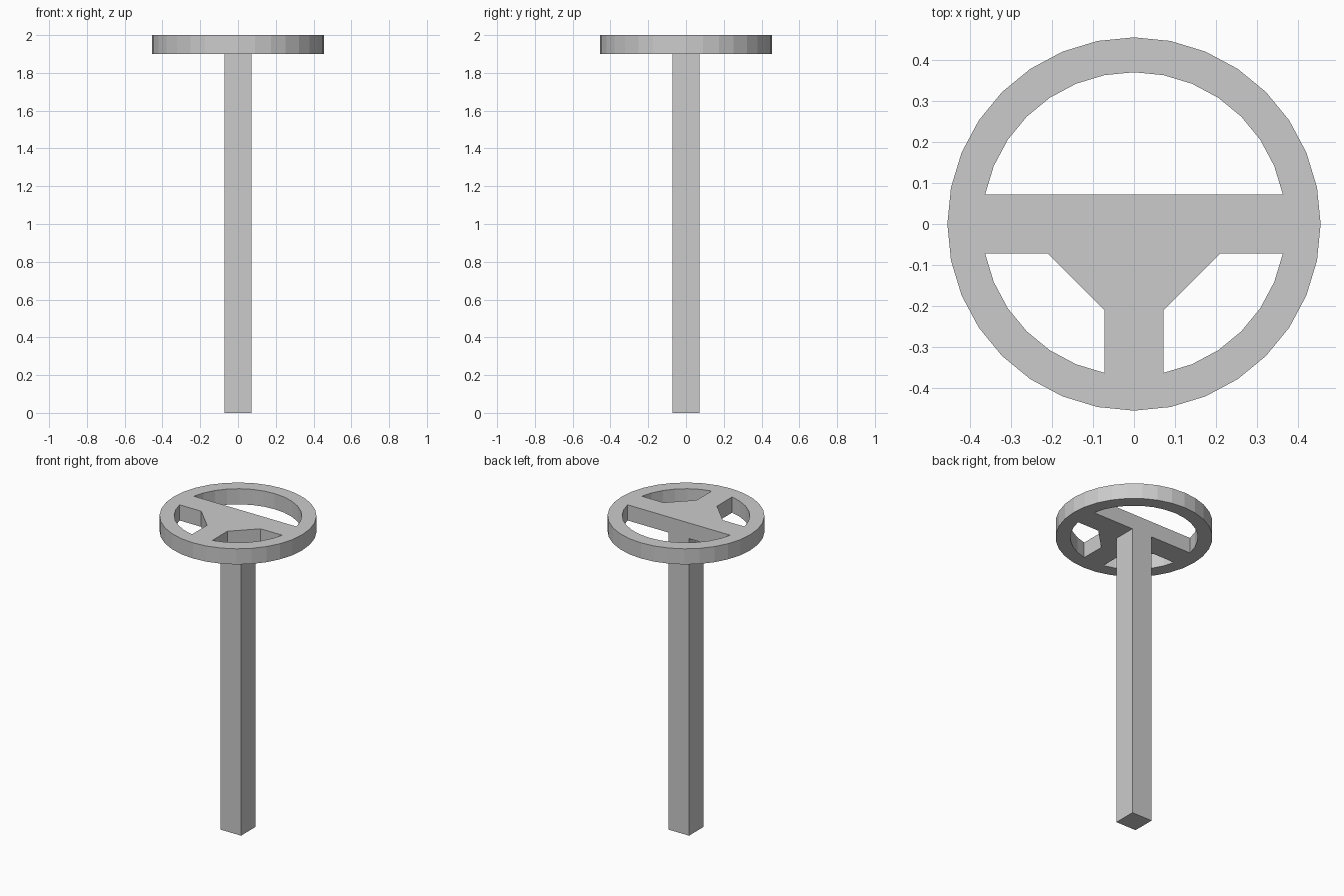
import bpy
from math import sin, cos, pi

if "Cube" in bpy.data.objects:
    bpy.data.objects.remove(bpy.data.objects["Cube"])

OUTER, INNER, SIDES = 0.455, 0.37, 32
TOP, BOTTOM = 2.0, 1.9
HALF = INNER * sin(2 * pi / SIDES)   # half width of spokes and column
FLARE = 0.21                         # where the hub gusset meets the spokes


def arc(radius, first, last):
    return [(radius * cos(2 * pi * k / SIDES), radius * sin(2 * pi * k / SIDES))
            for k in range(first, last + 1)]


# Wheel: outer rim outline with three window openings
right_window = arc(INNER, -7, -1) + [(FLARE, -HALF), (HALF, -FLARE)]
left_window = [(-x, y) for x, y in reversed(right_window)]
outlines = [arc(OUTER, 0, SIDES - 1), arc(INNER, 1, 15), right_window, left_window]

curve = bpy.data.curves.new("wheel", 'CURVE')
curve.dimensions = '2D'
curve.fill_mode = 'BOTH'
curve.extrude = (TOP - BOTTOM) / 2
for pts in outlines:
    spline = curve.splines.new('POLY')
    spline.points.add(len(pts) - 1)
    for p, (x, y) in zip(spline.points, pts):
        p.co = (x, y, 0, 1)
    spline.use_cyclic_u = True
wheel = bpy.data.objects.new("wheel", curve)
wheel.location.z = (TOP + BOTTOM) / 2
bpy.context.collection.objects.link(wheel)
bpy.context.view_layer.objects.active = wheel
wheel.select_set(True)
bpy.ops.object.convert(target='MESH')
bpy.ops.object.shade_flat()

# Column: square post under the hub
bpy.ops.mesh.primitive_cube_add(size=1, location=(0, 0, BOTTOM / 2))
column = bpy.context.object
column.name = "column"
column.scale = (2 * HALF, 2 * HALF, BOTTOM)
